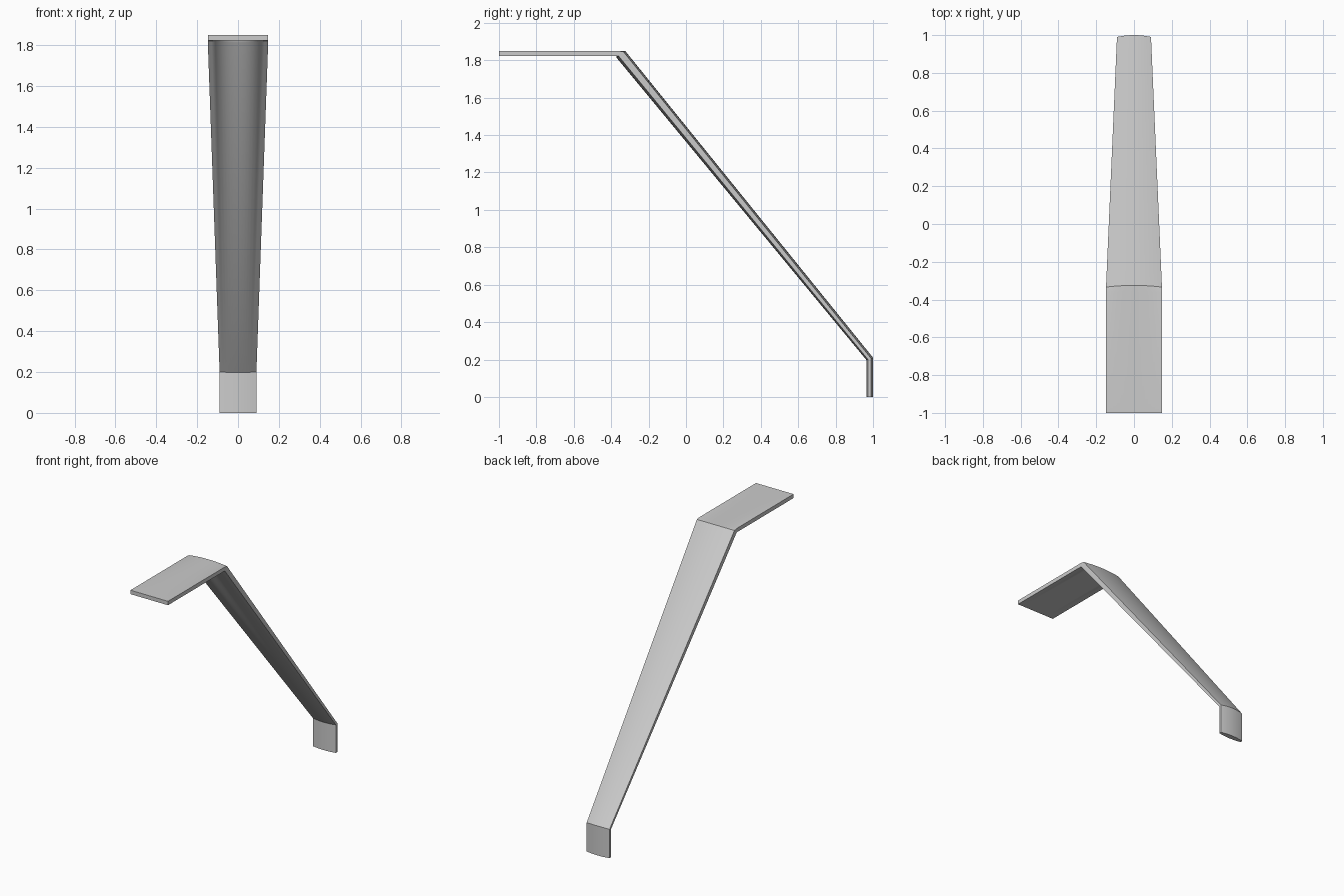
import bpy
import bmesh
import math

cube = bpy.data.objects.get("Cube")
if cube:
    bpy.data.objects.remove(cube, do_unlink=True)

grey = bpy.data.materials.new("plain grey")
grey.use_nodes = True
colour = (0.6, 0.6, 0.6, 1)
grey.diffuse_color = colour
grey.node_tree.nodes["Principled BSDF"].inputs["Base Color"].default_value = colour

STEPS = 16

# Stations along the strip: half width, then (y, z) for
# outer edge, outer centre, inner edge, inner centre
stations = [
    (0.148, (-1, 1.85), (-1, 1.85), (-1, 1.822), (-1, 1.822)),
    (0.148, (-0.36, 1.85), (-0.36, 1.85), (-0.373, 1.822), (-0.373, 1.822)),
    (0.148, (-0.334, 1.845), (-0.325, 1.85), (-0.36, 1.822), (-0.37, 1.812)),
    (0.09, (0.99, 0.205), (1, 0.21), (0.973, 0.2), (0.964, 0.198)),
    (0.09, (0.99, 0), (1, 0), (0.973, 0), (0.964, 0)),
]


def bowed_row(bm, half, edge, centre):
    """Row of points across the strip, bulging from edge to centre."""
    row = []
    for i in range(STEPS + 1):
        t = 2 * i / STEPS - 1
        bow = 1 - t * t
        y, z = (e + (c - e) * bow for e, c in zip(edge, centre))
        row.append(bm.verts.new((t * half, y, z)))
    return row


# Bent strip: flat top plate, lens-section sloping leg and upright foot
bm = bmesh.new()
rings = []
for half, outer_edge, outer_mid, inner_edge, inner_mid in stations:
    outer = bowed_row(bm, half, outer_edge, outer_mid)
    inner = bowed_row(bm, half, inner_edge, inner_mid)
    rings.append(outer + inner[::-1])

for a, b in zip(rings, rings[1:]):
    for i in range(len(a)):
        j = (i + 1) % len(a)
        bm.faces.new((a[i], a[j], b[j], b[i]))

# End caps
bm.faces.new(rings[0])
bm.faces.new(rings[-1][::-1])
bmesh.ops.recalc_face_normals(bm, faces=bm.faces)

mesh = bpy.data.meshes.new("bent_strip")
bm.to_mesh(mesh)
bm.free()
mesh.materials.append(grey)
strip = bpy.data.objects.new("bent_strip", mesh)
bpy.context.collection.objects.link(strip)

bpy.ops.object.select_all(action="DESELECT")
strip.select_set(True)
bpy.context.view_layer.objects.active = strip
bpy.ops.object.shade_smooth_by_angle(angle=math.radians(30))
